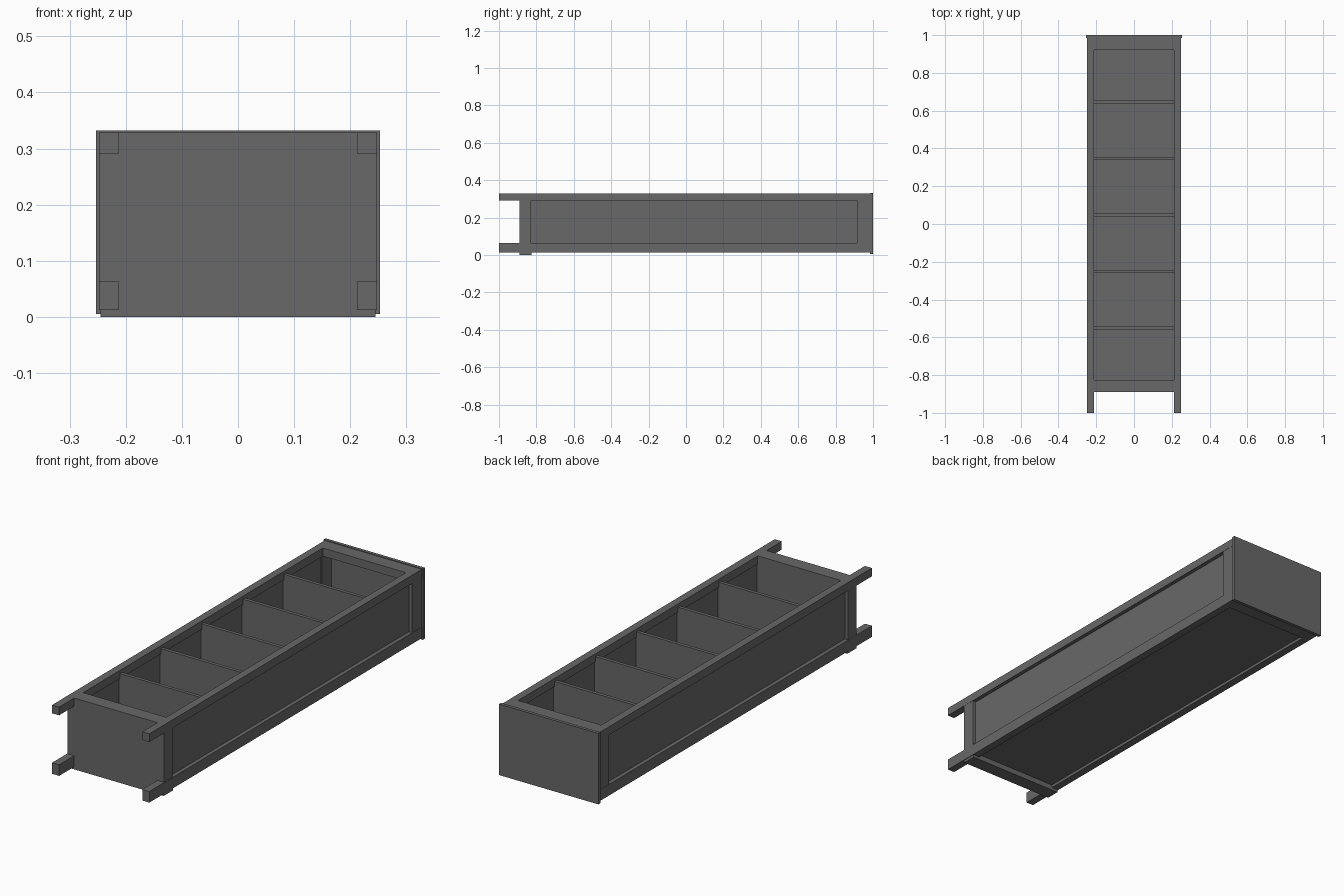
import bpy

mat = bpy.data.materials.new("dark grey")
mat.diffuse_color = (0.14, 0.14, 0.14, 1)


def box(name, x, y, z):
    """Box from (min, max) ranges on each axis."""
    verts = [(a, b, c) for a in x for b in y for c in z]
    faces = [(0, 1, 3, 2), (4, 6, 7, 5), (0, 4, 5, 1),
             (2, 3, 7, 6), (0, 2, 6, 4), (1, 5, 7, 3)]
    me = bpy.data.meshes.new(name)
    me.from_pydata(verts, [], faces)
    me.materials.append(mat)
    ob = bpy.data.objects.new(name, me)
    bpy.context.collection.objects.link(ob)
    return ob


def pair(name, x, y, z):
    """Same box on the left and right side."""
    box("right_" + name, x, y, z)
    box("left_" + name, (-x[1], -x[0]), y, z)


# corner posts running the full length (the bookcase lies on its back)
pair("front_post", (0.212, 0.248), (-1.0, 0.985), (0.291, 0.329))
pair("back_post", (0.212, 0.248), (-1.0, 0.985), (0.012, 0.063))

# side frames: rails at both ends and a recessed panel
pair("side_top_rail", (0.213, 0.247), (0.915, 0.985), (0.063, 0.291))
pair("side_bottom_rail", (0.213, 0.247), (-0.89, -0.828), (0.063, 0.291))
pair("side_panel", (0.217, 0.230), (-0.83, 0.918), (0.055, 0.298))

# top cap and face rails
box("top_cap", (-0.253, 0.253), (0.985, 1.0), (0.005, 0.332))
box("front_top_rail", (-0.212, 0.212), (0.92, 0.985), (0.291, 0.329))
box("back_top_rail", (-0.212, 0.212), (0.92, 0.985), (0.012, 0.045))

# bottom board, with its foot strip standing proud of the back
box("bottom_board", (-0.213, 0.213), (-0.89, -0.825), (0.0, 0.329))
box("bottom_strip", (-0.245, 0.245), (-0.89, -0.825), (0.0, 0.013))

# back panel
box("back_panel", (-0.214, 0.214), (-0.83, 0.985), (0.025, 0.038))

# shelves
for i in range(5):
    y = -0.55 + i * 0.299
    box(f"shelf_{i + 1}", (-0.218, 0.218), (y - 0.008, y + 0.008), (0.036, 0.315))
